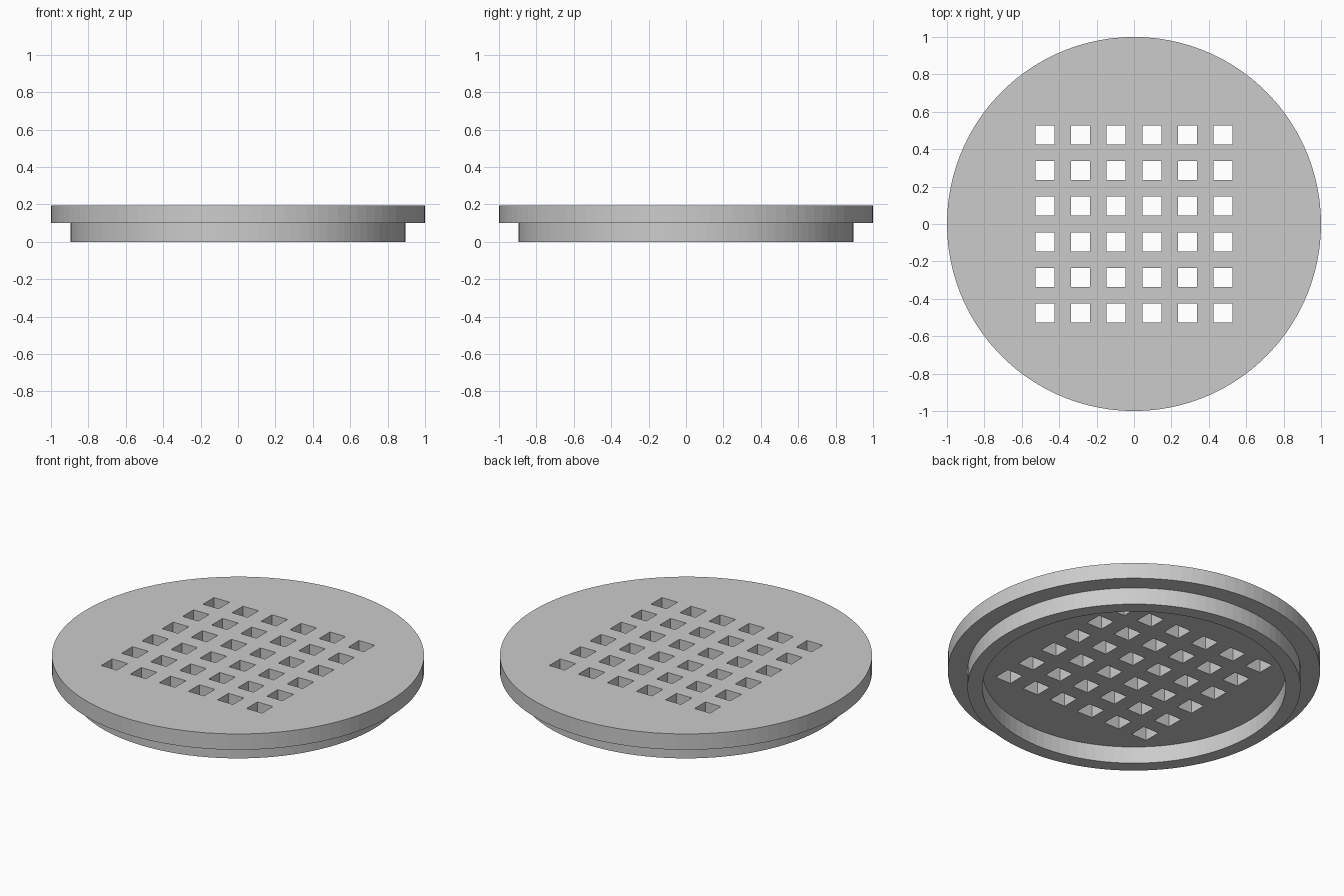
import bpy, bmesh, math
from mathutils import Matrix

if "Cube" in bpy.data.objects:
    bpy.data.objects.remove(bpy.data.objects["Cube"])

SIDES = 100
# Stepped lid profile (radius, z), from recess floor out and up to the top
PROFILE = [(0.815, 0.1), (0.815, 0), (0.895, 0), (0.895, 0.1), (1, 0.1), (1, 0.194)]
HOLE, PITCH, COUNT = 0.102, 0.1905, 6


def mesh_object(name, bm):
    bmesh.ops.recalc_face_normals(bm, faces=bm.faces[:])
    mesh = bpy.data.meshes.new(name)
    bm.to_mesh(mesh)
    bm.free()
    obj = bpy.data.objects.new(name, mesh)
    bpy.context.collection.objects.link(obj)
    return obj


# Lid body: one closed turned solid with flange and hollow lower rim
bm = bmesh.new()
rings = []
for r, z in PROFILE:
    rings.append([bm.verts.new((r * math.cos(a), r * math.sin(a), z))
                  for a in (2 * math.pi * i / SIDES for i in range(SIDES))])
for lo, hi in zip(rings, rings[1:]):
    for i in range(SIDES):
        j = (i + 1) % SIDES
        bm.faces.new((lo[i], lo[j], hi[j], hi[i]))
bm.faces.new(rings[0])
bm.faces.new(rings[-1])
lid = mesh_object("drain_lid", bm)

# Square hole cutters in a 6 x 6 grid
bm = bmesh.new()
mid = (COUNT - 1) / 2
for ix in range(COUNT):
    for iy in range(COUNT):
        place = Matrix.Translation(((ix - mid) * PITCH, (iy - mid) * PITCH, 0.15))
        bmesh.ops.create_cube(bm, size=1, matrix=place @ Matrix.Diagonal((HOLE, HOLE, 0.25, 1)))
cutter = mesh_object("hole_cutter", bm)
cutter.hide_render = True

# Cut the holes, then discard the cutter
cut = lid.modifiers.new("holes", 'BOOLEAN')
cut.operation = 'DIFFERENCE'
cut.solver = 'EXACT'
cut.object = cutter
bpy.context.view_layer.objects.active = lid
lid.select_set(True)
bpy.ops.object.modifier_apply(modifier=cut.name)
bpy.data.objects.remove(cutter)
